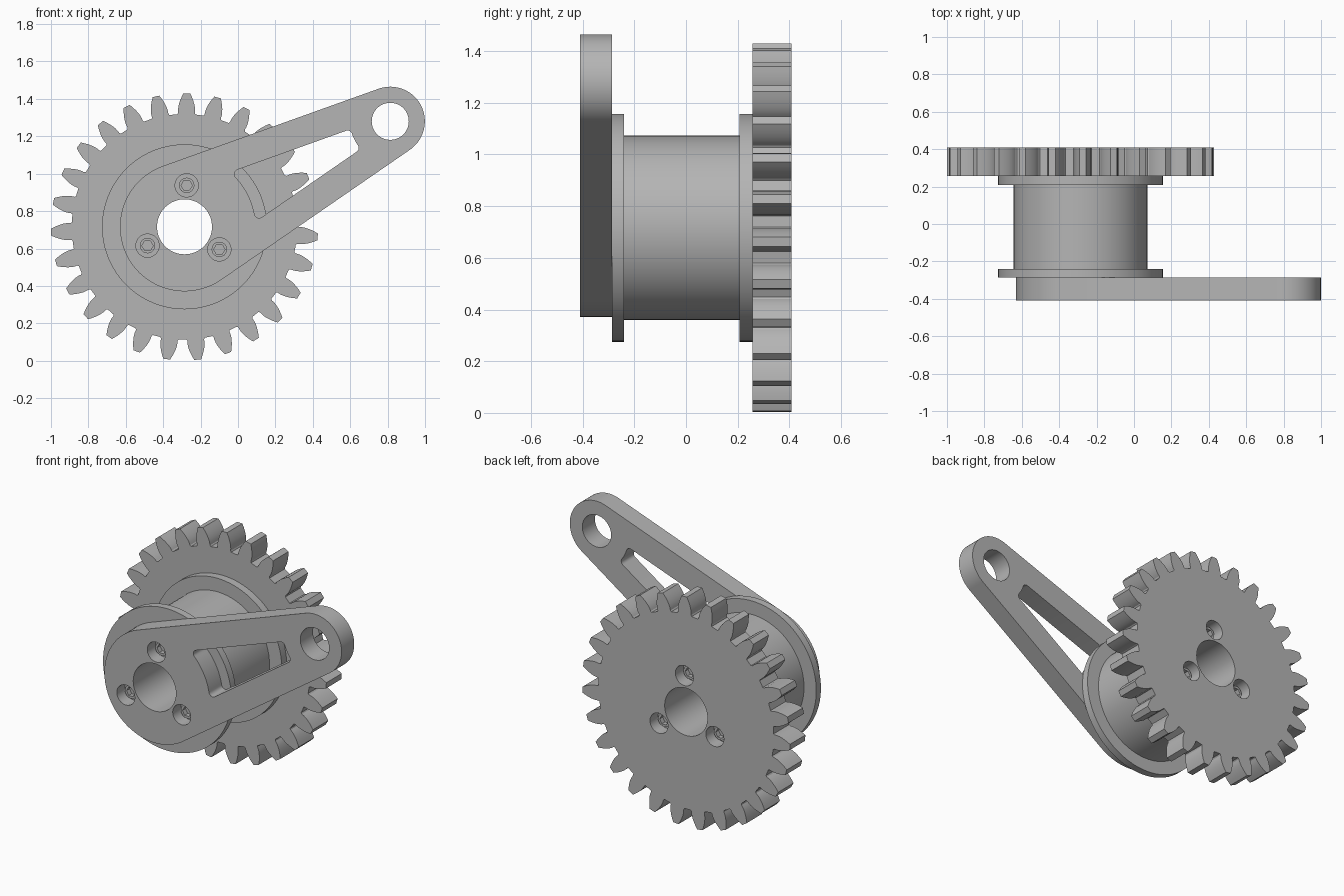
import bpy, bmesh
from math import sin, cos, tan, pi, asin, acos, atan2, hypot, radians

if "Cube" in bpy.data.objects:
    bpy.data.objects.remove(bpy.data.objects["Cube"])

grey = bpy.data.materials.new("plain grey")
grey.use_nodes = True
grey.diffuse_color = (0.46, 0.46, 0.46, 1)
grey.node_tree.nodes["Principled BSDF"].inputs["Base Color"].default_value = grey.diffuse_color

# Shared dimensions: axle centre, depths along y, bore and screw circle
CX, CZ = -0.286, 0.716
ARM_Y, GEAR_Y = (-0.41, -0.286), (0.257, 0.408)
BORE = 0.147
SCREWS = [(0.222 * cos(radians(a)), 0.222 * sin(radians(a))) for a in (87, 207, 327)]


def arc(r, a, b, n, c=(0, 0)):
    """Points on an arc from angle a to b, both ends included."""
    return [(c[0] + r * cos(a + (b - a) * i / n), c[1] + r * sin(a + (b - a) * i / n))
            for i in range(n + 1)]


def circle(r, c=(0, 0), n=64):
    return arc(r, 0, 2 * pi, n, c)[:-1]


def turn(points, a):
    return [(x * cos(a) - z * sin(a), x * sin(a) + z * cos(a)) for x, z in points]


def prism(name, outline, y0, y1):
    """Extrude an outline, given around the axle, along y."""
    bm = bmesh.new()
    face = bm.faces.new([bm.verts.new((CX + x, y0, CZ + z)) for x, z in outline])
    new = bmesh.ops.extrude_face_region(bm, geom=[face])["geom"]
    bmesh.ops.translate(bm, vec=(0, y1 - y0, 0),
                        verts=[v for v in new if isinstance(v, bmesh.types.BMVert)])
    bmesh.ops.recalc_face_normals(bm, faces=bm.faces)
    return finish(name, bm)


def finish(name, bm):
    mesh = bpy.data.meshes.new(name)
    bm.to_mesh(mesh)
    bm.free()
    mesh.materials.append(grey)
    obj = bpy.data.objects.new(name, mesh)
    bpy.context.collection.objects.link(obj)
    return obj


def activate(obj):
    bpy.ops.object.select_all(action='DESELECT')
    obj.select_set(True)
    bpy.context.view_layer.objects.active = obj


def cut(obj, outline, y0, y1):
    cutter = prism("cutter", outline, y0, y1)
    cutter.hide_render = True
    mod = obj.modifiers.new("cut", 'BOOLEAN')
    mod.operation, mod.solver, mod.object = 'DIFFERENCE', 'EXACT', cutter
    activate(obj)
    bpy.ops.object.modifier_apply(modifier=mod.name)
    bpy.data.objects.remove(cutter)


def smooth(obj):
    activate(obj)
    bpy.ops.object.shade_smooth_by_angle(angle=radians(30))


# Drum with a flange at each end, turned around the axle
profile = [(BORE, -0.286), (0.441, -0.286), (0.441, -0.24), (0.357, -0.24),
           (0.357, 0.208), (0.441, 0.208), (0.441, 0.257), (BORE, 0.257)]
bm = bmesh.new()
STEPS = 96
rings = [[bm.verts.new((CX + r * cos(2 * pi * i / STEPS), y, CZ + r * sin(2 * pi * i / STEPS)))
          for r, y in profile] for i in range(STEPS)]
for i, ring in enumerate(rings):
    after = rings[(i + 1) % STEPS]
    for j in range(len(profile)):
        k = (j + 1) % len(profile)
        bm.faces.new((ring[j], ring[k], after[k], after[j]))
bmesh.ops.recalc_face_normals(bm, faces=bm.faces)
smooth(finish("flanged_drum", bm))

# Spur gear with involute teeth
TEETH, TIP, ROOT, PITCH = 27, 0.714, 0.603, 0.665
PRESSURE = radians(20)
BASE = PITCH * cos(PRESSURE)


def half_angle(r):
    p = acos(min(1, BASE / r))
    return pi / (2 * TEETH) + (tan(PRESSURE) - PRESSURE) - (tan(p) - p)


flank = [(ROOT, half_angle(BASE) + 0.008), (ROOT + 0.008, half_angle(BASE))]
for i in range(6):
    r = BASE + (TIP - BASE) * i / 5
    flank.append((r, half_angle(r)))
tooth = [(r, -a) for r, a in flank] + [(r, a) for r, a in reversed(flank)]
outline = []
for t in range(TEETH):
    mid = radians(89) + 2 * pi * t / TEETH
    outline += [(r * cos(mid + a), r * sin(mid + a)) for r, a in tooth]
gear = prism("spur_gear", outline, *GEAR_Y)
cut(gear, circle(BORE), 0.2, 0.5)

# Tapered lever arm with a rounded eye at its far end
HUB_R, EYE_R = 0.345, 0.185
EYE = (1.1, 0.564)
LENGTH, TILT = hypot(*EYE), atan2(EYE[1], EYE[0])
TAPER = asin((HUB_R - EYE_R) / LENGTH)
side = pi / 2 - TAPER
outline = arc(EYE_R, -side, side, 40, (LENGTH, 0)) + arc(HUB_R, side, 2 * pi - side, 64)
arm = prism("lever_arm", turn(outline, TILT), *ARM_Y)
cut(arm, circle(BORE), -0.5, -0.2)
cut(arm, circle(0.099, EYE), -0.5, -0.2)

# Tapered slot: arcs around hub and eye, straight sides, rounded corners
WALL, FILLET, NEAR, FAR = 0.153, 0.025, 0.38, 0.215
q, s = NEAR + FILLET, FAR + FILLET
a = side - acos((HUB_R - WALL - FILLET) / q)
b = side + acos((EYE_R - WALL - FILLET) / s)
upper = arc(NEAR, 0, a, 10)
upper += arc(FILLET, a + pi, side, 8, (q * cos(a), q * sin(a)))
upper += arc(FILLET, side, b - pi, 8, (LENGTH + s * cos(b), s * sin(b)))
upper += arc(FAR, b, pi, 4, (LENGTH, 0))[1:]
lower = [(x, -z) for x, z in reversed(upper[1:-1])]
cut(arm, turn(upper + lower, TILT), -0.5, -0.2)

# Counterbores on both outer faces, each holding a socket screw
for n, spot in enumerate(SCREWS, 1):
    cut(arm, circle(0.062, spot, 40), -0.5, ARM_Y[0] + 0.08)
    cut(gear, circle(0.062, spot, 40), GEAR_Y[1] - 0.08, 0.5)
    front, back = ARM_Y[0] + 0.05, GEAR_Y[1] - 0.05
    screw = prism(f"front_screw_{n}", circle(0.041, spot, 32), front, front + 0.06)
    cut(screw, circle(0.03, spot, 6), front - 0.05, front + 0.03)
    smooth(screw)
    screw = prism(f"back_screw_{n}", circle(0.041, spot, 32), back - 0.06, back)
    cut(screw, circle(0.03, spot, 6), back - 0.03, back + 0.05)
    smooth(screw)

smooth(gear)
smooth(arm)
